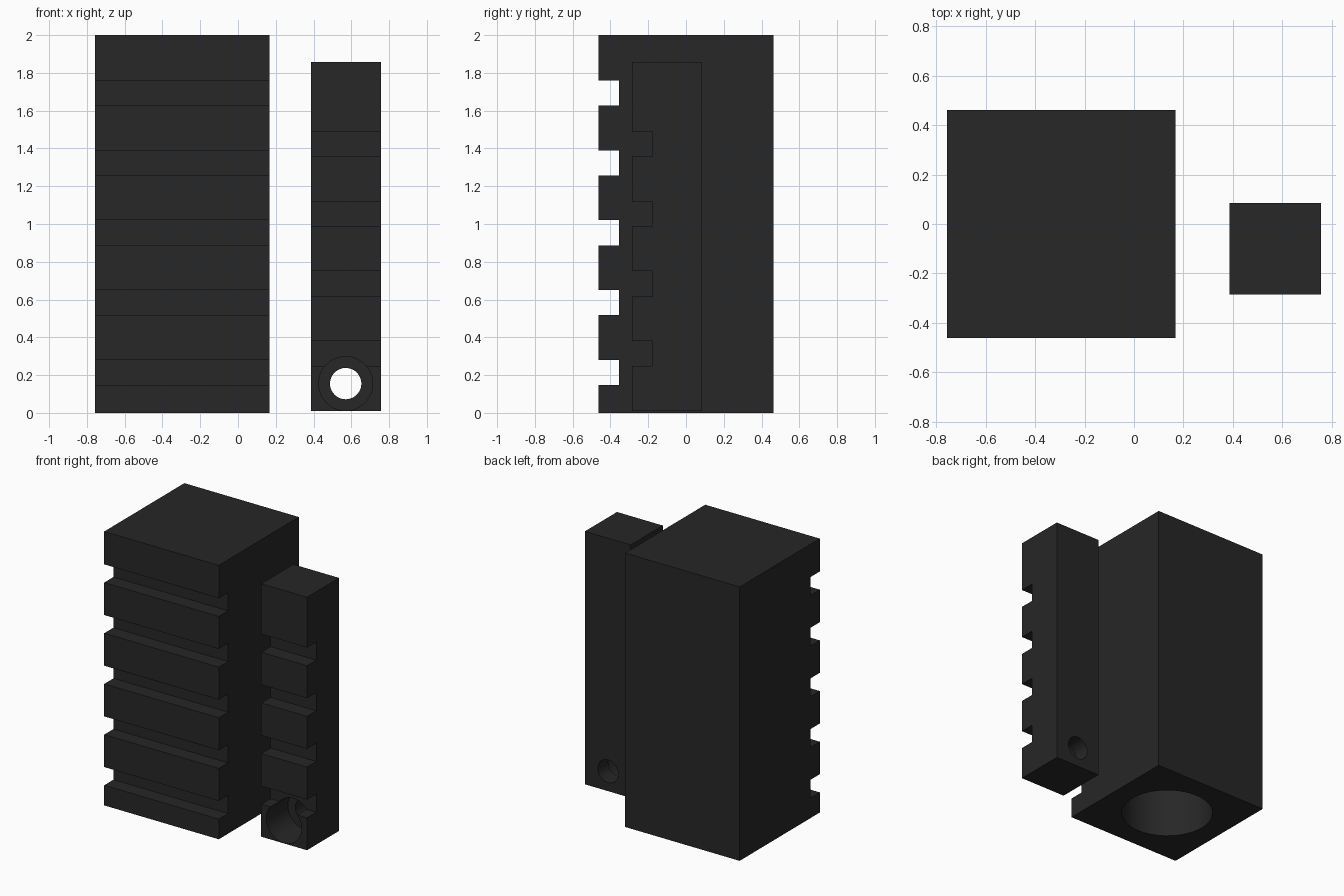
import bpy, bmesh, math

if "Cube" in bpy.data.objects:
    bpy.data.objects.remove(bpy.data.objects["Cube"])

black = bpy.data.materials.new("black_polymer")
black.diffuse_color = (0.02, 0.02, 0.02, 1)
black.use_nodes = True
black.node_tree.nodes["Principled BSDF"].inputs["Base Color"].default_value = black.diffuse_color


def slotted_block(name, x0, x1, y0, y1, z0, z1, y_slot, slots):
    """Extrude a side profile with rail slots on the front along x."""
    prof = [(y1, z0), (y1, z1), (y0, z1)]
    for lo, hi in reversed(slots):
        prof += [(y0, hi), (y_slot, hi), (y_slot, lo), (y0, lo)]
    prof.append((y0, z0))
    bm = bmesh.new()
    face = bm.faces.new([bm.verts.new((x0, y, z)) for y, z in prof])
    ext = bmesh.ops.extrude_face_region(bm, geom=[face])
    verts = [v for v in ext["geom"] if isinstance(v, bmesh.types.BMVert)]
    bmesh.ops.translate(bm, verts=verts, vec=(x1 - x0, 0, 0))
    bmesh.ops.recalc_face_normals(bm, faces=bm.faces)
    mesh = bpy.data.meshes.new(name)
    bm.to_mesh(mesh)
    bm.free()
    mesh.materials.append(black)
    ob = bpy.data.objects.new(name, mesh)
    bpy.context.collection.objects.link(ob)
    return ob


def bore(ob, radius, depth, centre, rot=(0, 0, 0)):
    """Cut a round hole and remove the cutter."""
    bpy.ops.mesh.primitive_cylinder_add(vertices=48, radius=radius, depth=depth,
                                        location=centre, rotation=rot)
    cutter = bpy.context.object
    cutter.hide_render = True
    mod = ob.modifiers.new("bore", 'BOOLEAN')
    mod.operation = 'DIFFERENCE'
    mod.solver = 'EXACT'
    mod.object = cutter
    bpy.ops.object.select_all(action='DESELECT')
    bpy.context.view_layer.objects.active = ob
    ob.select_set(True)
    bpy.ops.object.modifier_apply(modifier=mod.name)
    bpy.data.objects.remove(cutter)


def smooth(ob):
    bpy.ops.object.select_all(action='DESELECT')
    bpy.context.view_layer.objects.active = ob
    ob.select_set(True)
    bpy.ops.object.shade_smooth_by_angle(angle=math.radians(30))


# Large slotted body with a round socket in the underside
body = slotted_block("main_body", -0.757, 0.168, -0.462, 0.462, 0, 2, -0.355,
                     [(0.147 + 0.37 * i, 0.28 + 0.37 * i) for i in range(5)])
bore(body, 0.31, 3.0, (-0.2945, 0, 0))
smooth(body)

# Small slotted bar with a counterbored cross hole
bar = slotted_block("slotted_bar", 0.387, 0.757, -0.285, 0.085, 0.01, 1.857, -0.178,
                    [(0.247 + 0.37 * i, 0.38 + 0.37 * i) for i in range(4)])
quarter = (math.radians(90), 0, 0)
bore(bar, 0.143, 0.5, (0.57, -0.285, 0.155), quarter)
bore(bar, 0.083, 1.0, (0.57, -0.1, 0.155), quarter)
smooth(bar)
